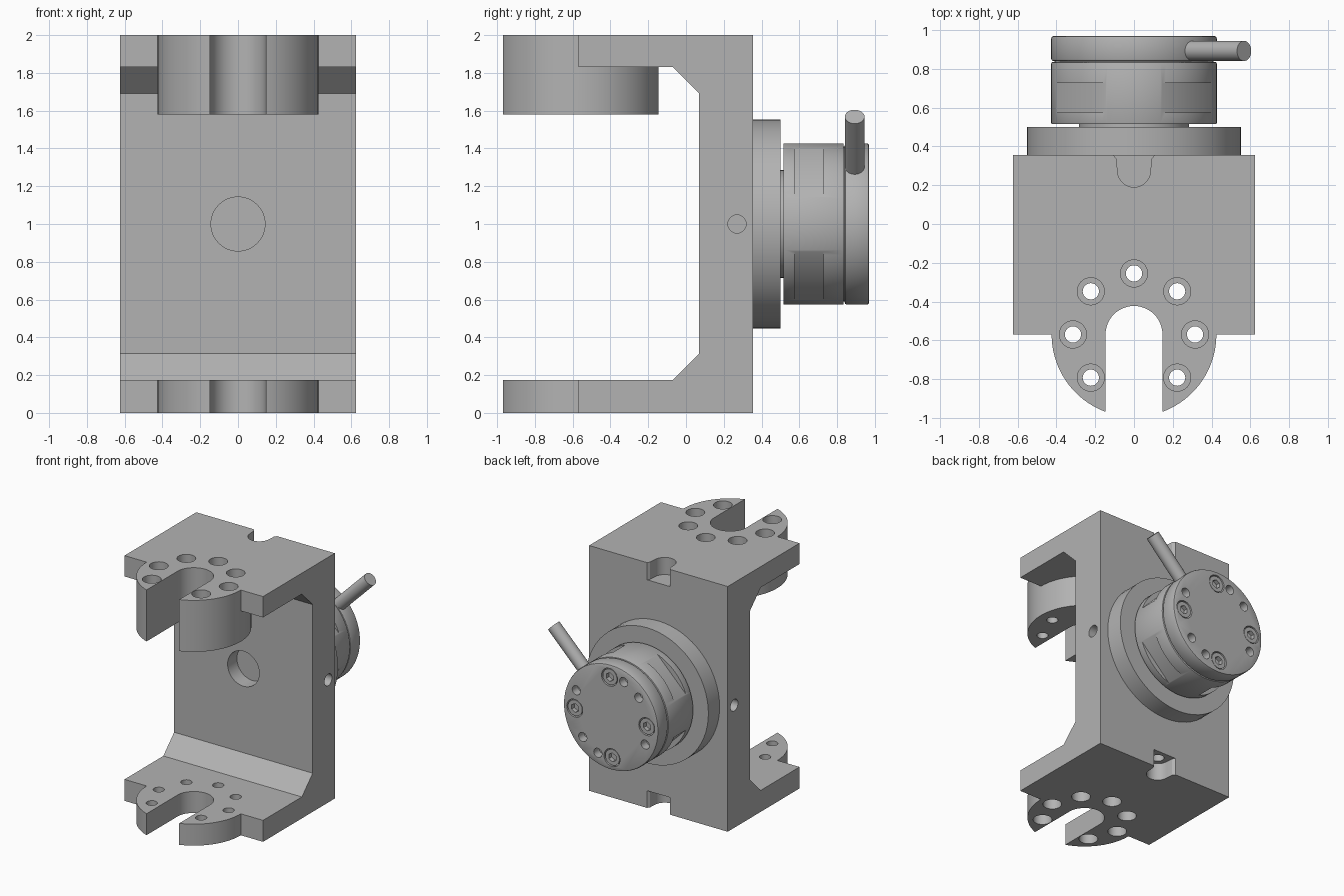
import bpy, bmesh, math
from mathutils import Vector

cube = bpy.data.objects.get("Cube")
if cube:
    bpy.data.objects.remove(cube)

grey = bpy.data.materials.new("machined grey")
grey.use_nodes = True
GREY = (0.45, 0.45, 0.45, 1)
grey.diffuse_color = GREY
grey.node_tree.nodes["Principled BSDF"].inputs["Base Color"].default_value = GREY


def finish(name, bm):
    bmesh.ops.recalc_face_normals(bm, faces=bm.faces)
    mesh = bpy.data.meshes.new(name)
    bm.to_mesh(mesh)
    bm.free()
    mesh.materials.append(grey)
    obj = bpy.data.objects.new(name, mesh)
    bpy.context.collection.objects.link(obj)
    return obj


def rod(name, start, end, radius, sides=48, bevel=0):
    """Cylinder between two points, with optional bevelled rims."""
    start, end = Vector(start), Vector(end)
    axis = end - start
    bm = bmesh.new()
    bmesh.ops.create_cone(bm, cap_ends=True, segments=sides, radius1=radius,
                          radius2=radius, depth=axis.length)
    if bevel:
        rims = [e for e in bm.edges if abs(e.verts[0].co.z - e.verts[1].co.z) < 1e-5]
        bmesh.ops.bevel(bm, geom=rims, offset=bevel, segments=2, profile=0.5, affect='EDGES')
    turn = Vector((0, 0, 1)).rotation_difference(axis).to_matrix()
    for v in bm.verts:
        v.co = turn @ v.co + (start + end) / 2
    return finish(name, bm)


def prism(name, outline, place, lo, hi):
    """Extrude a 2D outline from lo to hi; place maps (a, b, depth) to a point."""
    bm = bmesh.new()
    face = bm.faces.new([bm.verts.new(place(a, b, lo)) for a, b in outline])
    shift = Vector(place(0, 0, hi)) - Vector(place(0, 0, lo))
    new = bmesh.ops.extrude_face_region(bm, geom=[face])["geom"]
    for v in new:
        if isinstance(v, bmesh.types.BMVert):
            v.co += shift
    if face.is_valid and len(bm.faces) < len(outline) + 2:
        bm.faces.new([bm.verts.new(place(a, b, lo)) for a, b in outline])
        bmesh.ops.remove_doubles(bm, verts=bm.verts, dist=1e-6)
    return finish(name, bm)


def combine(target, tool, operation='DIFFERENCE'):
    mod = target.modifiers.new("cut", 'BOOLEAN')
    mod.operation, mod.solver, mod.object = operation, 'EXACT', tool
    bpy.context.view_layer.objects.active = target
    bpy.ops.object.modifier_apply(modifier="cut")
    bpy.data.objects.remove(tool)


def along_x(a, b, d):
    return (d, a, b)


def along_z(a, b, d):
    return (a, b, d)


def arc(cx, cy, r, a0, a1, n=24):
    return [(cx + r * math.cos(math.radians(a0 + (a1 - a0) * i / n)),
             cy + r * math.sin(math.radians(a0 + (a1 - a0) * i / n))) for i in range(n + 1)]


TONGUE_Y, TONGUE_R = -0.57, 0.425

# C-shaped bracket with rounded tongues
profile = [(0.355, 0), (0.355, 2), (TONGUE_Y, 2), (TONGUE_Y, 1.83), (-0.07, 1.83),
           (0.07, 1.69), (0.07, 0.315), (-0.07, 0.175), (TONGUE_Y, 0.175), (TONGUE_Y, 0)]
bracket = prism("bracket", profile, along_x, -0.625, 0.625)
for lo, hi in ((0, 0.175), (1.58, 2)):
    combine(bracket, rod("tongue", (0, TONGUE_Y, lo), (0, TONGUE_Y, hi), TONGUE_R, 96), 'UNION')

# Open slot through both tongues
slot = arc(0, TONGUE_Y, 0.147, 0, 180) + [(-0.147, -1.2), (0.147, -1.2)]
combine(bracket, prism("slot", slot, along_z, -0.1, 2.1))

# Counterbored bolt holes around the slot
for i in range(-1, 6):
    a = math.radians(45 * i)
    x, y = 0.315 * math.cos(a), TONGUE_Y + 0.315 * math.sin(a)
    combine(bracket, rod("bolt_hole", (x, y, -0.1), (x, y, 2.1), 0.042, 24))
    combine(bracket, rod("counterbore", (x, y, -0.1), (x, y, 0.09), 0.07, 32))
    combine(bracket, rod("counterbore", (x, y, 1.8), (x, y, 2.1), 0.07, 32))

# Back notches with a dowel hole in their floor, at top and bottom
notch = ([(0.115, 0.4), (0.105, 0.355), (0.09, 0.335)] + arc(0, 0.275, 0.085, 0, -180)
         + [(-0.09, 0.335), (-0.105, 0.355), (-0.115, 0.4)])
for edge, side in ((2, -1), (0, 1)):
    combine(bracket, prism("notch", notch, along_z, edge - side * 0.1, edge + side * 0.14))
    combine(bracket, rod("dowel_hole", (0, 0.275, edge), (0, 0.275, edge + side * 0.4), 0.047, 24))

# Pilot bore in the wall and side holes
combine(bracket, rod("bore", (0, 0, 1), (0, 0.19, 1), 0.143))
for side in (-1, 1):
    combine(bracket, rod("side_hole", (side * 0.7, 0.27, 1), (side * 0.35, 0.27, 1), 0.048, 24))

# Round flange and neck
flange = rod("flange", (0, 0.355, 1), (0, 0.5, 1), 0.552, 64)
neck = rod("neck", (0, 0.49, 1), (0, 0.525, 1), 0.285)

# Body with four wrench flats on the diagonals
body = rod("body", (0, 0.515, 1), (0, 0.835, 1), 0.427, 96, 0.006)
for i in range(4):
    a = math.radians(45 + 90 * i)
    d = Vector((math.cos(a), 0, math.sin(a)))
    t = Vector((-d.z, 0, d.x))
    centre = Vector((0, 0, 1))
    quad = [(0.387, -0.4), (0.387, 0.4), (0.6, 0.4), (0.6, -0.4)]
    flat = prism("flat", quad, lambda p, q, y: centre + d * p + t * q + Vector((0, y, 0)), 0.575, 0.727)
    combine(body, flat)
core = rod("core", (0, 0.82, 1), (0, 0.85, 1), 0.41, 64)

# End cap with drilled holes and socket screws
cap = rod("end_cap", (0, 0.84, 1), (0, 0.97, 1), 0.427, 96, 0.012)


def on_cap(angle, radius, y):
    a = math.radians(angle)
    return (-radius * math.cos(a), y, 1 + radius * math.sin(a))


for angle in (70, 42, -24):
    for turn in (0, 180):
        at = angle + turn
        combine(cap, rod("cap_hole", on_cap(at, 0.34, 0.9), on_cap(at, 0.34, 1), 0.037, 24))
screws = []
for angle in (2, 92, 182, 272):
    combine(cap, rod("screw_seat", on_cap(angle, 0.325, 0.91), on_cap(angle, 0.325, 1), 0.072, 32))
    screw = rod("cap_screw", on_cap(angle, 0.325, 0.905), on_cap(angle, 0.325, 0.965), 0.064, 32)
    combine(screw, rod("socket", on_cap(angle, 0.325, 0.93), on_cap(angle, 0.325, 1), 0.036, 6))
    screws.append(screw)

# Diagonal lever pin
pin = rod("lever_pin", (0.27, 0.893, 1.27), (0.568, 0.893, 1.568), 0.052, 32)

for obj in [bracket, flange, neck, body, core, cap, pin] + screws:
    bpy.ops.object.select_all(action='DESELECT')
    obj.select_set(True)
    bpy.context.view_layer.objects.active = obj
    bpy.ops.object.shade_smooth_by_angle(angle=math.radians(25))
